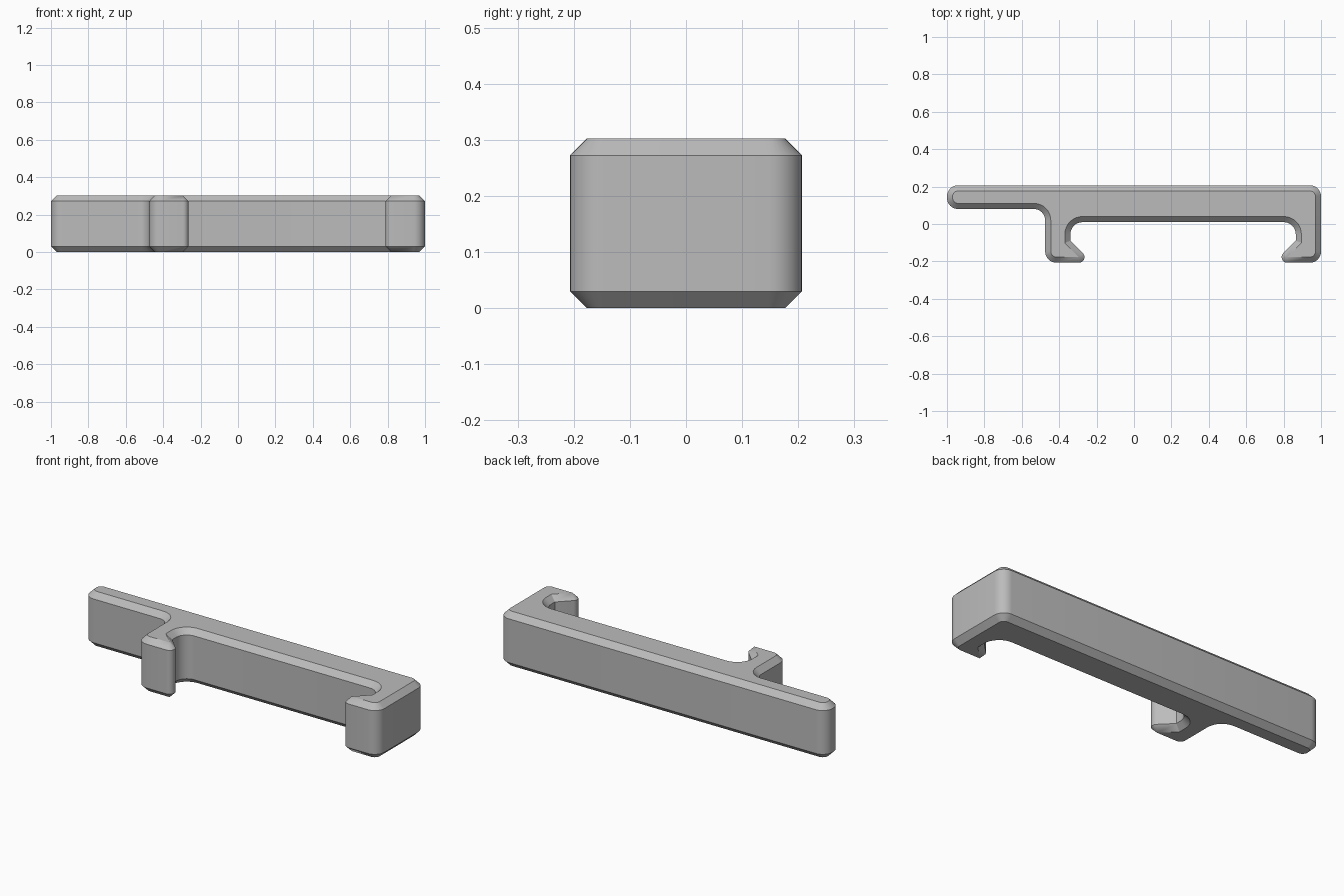
import bpy
import bmesh
import math
from mathutils import Vector

if "Cube" in bpy.data.objects:
    bpy.data.objects.remove(bpy.data.objects["Cube"], do_unlink=True)

HEIGHT = 0.302
CHAMFER = 0.03
SEGMENTS = 8
HOOK_AXIS = 0.2625      # the two hooks mirror about this x

# Material
grey = bpy.data.materials.new("plain grey")
grey.use_nodes = True
colour = (0.5, 0.5, 0.5, 1)
grey.diffuse_color = colour
grey.node_tree.nodes["Principled BSDF"].inputs["Base Color"].default_value = colour

# Hook: outer corner, tip, throat and slot corner as (x, y, radius)
hook = [(-0.475, -0.207, 0.06), (-0.222, -0.207, CHAMFER),
        (-0.34, -0.089, 0), (-0.34, 0.01, 0.065)]
far_hook = [(2 * HOOK_AXIS - x, y, r) for x, y, r in reversed(hook)]

# Whole plan, counter-clockwise
plan = ([(-1, 0.08, 0.06), (-0.475, 0.08, 0.06)] + hook + far_hook
        + [(1, 0.207, 0.06), (-1, 0.207, 0.06)])


def outline(inset):
    """Rounded plan, moved inwards by inset, always with the same point count."""
    points = []
    for i, (x, y, r) in enumerate(plan):
        corner = Vector((x, y))
        before = (corner - Vector(plan[i - 1][:2])).normalized()
        after = (Vector(plan[(i + 1) % len(plan)][:2]) - corner).normalized()
        n1 = Vector((before.y, -before.x))
        n2 = Vector((after.y, -after.x))
        miter = (n1 + n2) / (1 + n1.dot(n2))
        if r == 0:
            points.append(corner - miter * inset)
            continue
        turn = 1 if before.x * after.y - before.y * after.x > 0 else -1
        centre = corner - miter * r * turn
        start = math.atan2(n1.y, n1.x)
        sweep = turn * math.acos(max(-1, min(1, n1.dot(n2))))
        reach = turn * r - inset
        for k in range(SEGMENTS + 1):
            a = start + sweep * k / SEGMENTS
            points.append(centre + Vector((math.cos(a), math.sin(a))) * reach)
    return points


# Clip body: stacked rings with chamfered top and bottom rims
bm = bmesh.new()
rings = [[bm.verts.new((p.x, p.y, z)) for p in outline(inset)]
         for z, inset in ((0, CHAMFER), (CHAMFER, 0),
                          (HEIGHT - CHAMFER, 0), (HEIGHT, CHAMFER))]
count = len(rings[0])
for low, high in zip(rings, rings[1:]):
    for i in range(count):
        j = (i + 1) % count
        bm.faces.new((low[i], low[j], high[j], high[i]))
bm.faces.new(rings[0][::-1])
bm.faces.new(rings[-1])
bmesh.ops.remove_doubles(bm, verts=bm.verts, dist=0.0005)
bmesh.ops.recalc_face_normals(bm, faces=bm.faces)

mesh = bpy.data.meshes.new("clip_bracket")
bm.to_mesh(mesh)
bm.free()
mesh.materials.append(grey)
bracket = bpy.data.objects.new("clip_bracket", mesh)
bpy.context.collection.objects.link(bracket)

bpy.ops.object.select_all(action="DESELECT")
bracket.select_set(True)
bpy.context.view_layer.objects.active = bracket
bpy.ops.object.shade_smooth_by_angle(angle=math.radians(30))
